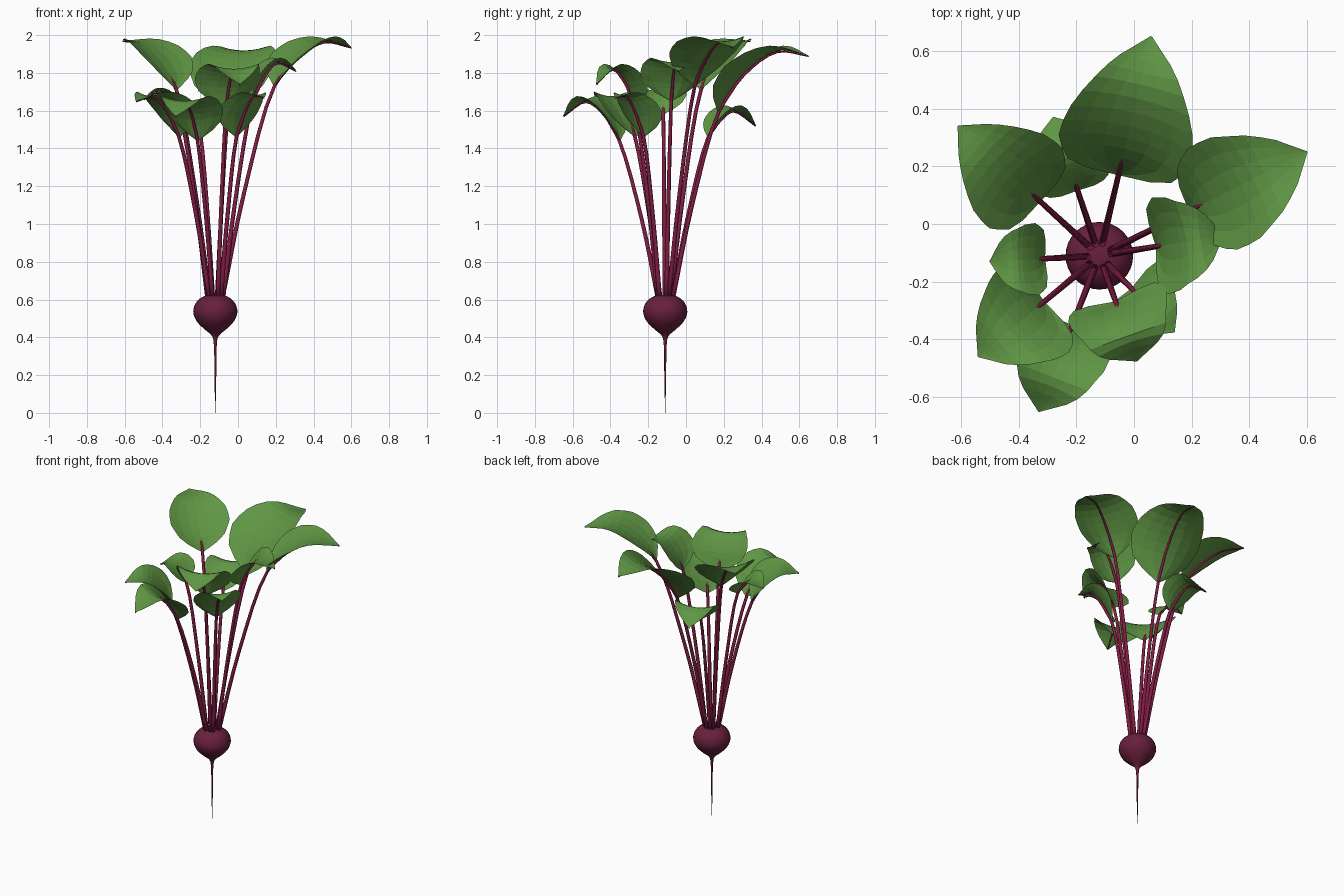
import bpy, bmesh, math
from mathutils import Vector

if "Cube" in bpy.data.objects:
    bpy.data.objects.remove(bpy.data.objects["Cube"])

CX, CY = -0.12, -0.11          # axis of the root


def material(name, rgb):
    m = bpy.data.materials.new(name)
    m.diffuse_color = (*rgb, 1)
    m.use_nodes = True
    m.node_tree.nodes["Principled BSDF"].inputs["Base Color"].default_value = m.diffuse_color
    return m


ROOT = material("beet purple", (0.138, 0.014, 0.045))
STEM = material("stem crimson", (0.225, 0.013, 0.058))
LEAF = material("leaf green", (0.115, 0.305, 0.058))


def make_object(name, bm, mat, smooth=False):
    mesh = bpy.data.meshes.new(name)
    bm.to_mesh(mesh)
    bm.free()
    mesh.materials.append(mat)
    for p in mesh.polygons:
        p.use_smooth = smooth
    ob = bpy.data.objects.new(name, mesh)
    bpy.context.collection.objects.link(ob)
    return ob


def spline(pts, n):
    """Centripetal smooth path through pts, n samples per span."""
    pts = [Vector(p) for p in pts]
    ext = [pts[0] * 2 - pts[1]] + pts + [pts[-1] * 2 - pts[-2]]
    t = [0]
    for a, b in zip(ext, ext[1:]):
        t.append(t[-1] + max((b - a).length, 1e-6) ** 0.5)
    out = []
    for i in range(1, len(ext) - 2):
        p0, p1, p2, p3 = ext[i - 1:i + 3]
        t0, t1, t2, t3 = t[i - 1:i + 3]
        for k in range(n):
            u = t1 + (t2 - t1) * k / n
            a1 = p0.lerp(p1, (u - t0) / (t1 - t0))
            a2 = p1.lerp(p2, (u - t1) / (t2 - t1))
            a3 = p2.lerp(p3, (u - t2) / (t3 - t2))
            b1 = a1.lerp(a2, (u - t0) / (t2 - t0))
            b2 = a2.lerp(a3, (u - t1) / (t3 - t1))
            out.append(b1.lerp(b2, (u - t1) / (t2 - t1)))
    return out + [pts[-1]]


def skin(bm, rings, closed):
    for a, b in zip(rings, rings[1:]):
        for j in range(len(a) if closed else len(a) - 1):
            k = (j + 1) % len(a)
            bm.faces.new((a[j], a[k], b[k], b[j]))


# Root: lathed bulb with a long thin tap root
profile = [(0.001, 0.0), (0.005, 0.2), (0.010, 0.385), (0.02, 0.41), (0.06, 0.445),
           (0.1, 0.487), (0.117, 0.535), (0.105, 0.58), (0.075, 0.61), (0.045, 0.623)]
bm = bmesh.new()
rings = []
for r, z in spline(profile, 3):
    rings.append([bm.verts.new((CX + r * math.cos(j * math.tau / 32),
                                CY + r * math.sin(j * math.tau / 32), z)) for j in range(32)])
skin(bm, rings, True)
bm.faces.new(rings[-1])
bm.faces.new(rings[0][::-1])
make_object("beet_root", bm, ROOT, True)

# Half-width of the blade along its length (fraction, width)
OUTLINE = [(0, 0.03), (0.08, 0.4), (0.2, 0.8), (0.36, 1), (0.52, 0.97),
           (0.68, 0.77), (0.84, 0.44), (1, 0.01)]


def width(t):
    for (a, wa), (b, wb) in zip(OUTLINE, OUTLINE[1:]):
        if t <= b:
            return wa + (wb - wa) * (t - a) / (b - a)
    return OUTLINE[-1][1]


def leaf(i, tip, hw, base, mid, peak, tip_z):
    """Stalk and blade; base, mid and peak are (distance from axis, height)."""
    d = Vector((tip[0] - CX, tip[1] - CY, 0))
    reach = d.length
    d.normalize()
    side = Vector((-d.y, d.x, 0))
    half = (0.04 + 0.42 * (base[0] - 0.04), 0.6 + 0.5 * (base[1] - 0.6))
    rz = spline([(0.04, 0.6), half, base, mid, peak, (reach, tip_z)], 4)
    path = [Vector((CX, CY, 0)) + d * p.x + Vector((0, 0, p.y)) for p in rz]
    n = len(path)
    normals = []
    for k in range(n):
        tan = (path[min(k + 1, n - 1)] - path[max(k - 1, 0)]).normalized()
        normals.append(tan.cross(side))

    # Stalk, tapering into the midrib that runs under the blade
    bm = bmesh.new()
    rings = []
    for k, (p, nv) in enumerate(zip(path, normals)):
        rad = 0.0125 - 0.003 * k / 8 if k <= 8 else 0.0095 - 0.0065 * (k - 8) / 12
        sink = 0 if k <= 8 else rad * (0.4 if k == 9 else 0.95)
        c = p - nv * sink
        rings.append([bm.verts.new(c + rad * (math.cos(a) * side + math.sin(a) * nv))
                      for a in (j * math.tau / 8 for j in range(8))])
    skin(bm, rings, True)
    bm.faces.new(rings[-1])
    bm.faces.new(rings[0][::-1])
    bmesh.ops.recalc_face_normals(bm, faces=bm.faces)
    make_object(f"stalk_{i}", bm, STEM, True)

    # Blade, cupped upward at its edges, flatter towards the tip
    bp, bn = path[8:], normals[8:]
    run = [0]
    for a, b in zip(bp, bp[1:]):
        run.append(run[-1] + (b - a).length)
    bm = bmesh.new()
    rows = []
    for p, nv, s in zip(bp, bn, run):
        t = s / run[-1]
        w = hw * width(t)
        cup = 0.33 - 0.2 * t
        rows.append([bm.verts.new(p + side * (w * u) + nv * (0.001 + cup * w * u * u))
                     for u in (j / 3 for j in range(-3, 4))])
    skin(bm, rows, False)
    make_object(f"leaf_{i}", bm, LEAF)


# tip (x, y), half width, blade base, middle, peak, tip height
LEAVES = [
    ((0.06, 0.65), 0.235, (0.29, 1.59), (0.42, 1.79), (0.61, 1.915), 1.89),
    ((0.60, 0.25), 0.20, (0.35, 1.73), (0.47, 1.87), (0.64, 1.965), 1.935),
    ((-0.61, 0.34), 0.19, (0.28, 1.71), (0.38, 1.85), (0.53, 1.955), 1.97),
    ((-0.28, 0.37), 0.14, (0.24, 1.46), (0.30, 1.55), (0.38, 1.60), 1.52),
    ((-0.50, -0.13), 0.125, (0.19, 1.58), (0.24, 1.66), (0.30, 1.70), 1.66),
    ((-0.54, -0.46), 0.19, (0.25, 1.46), (0.33, 1.60), (0.43, 1.675), 1.65),
    ((-0.33, -0.65), 0.165, (0.26, 1.44), (0.34, 1.58), (0.45, 1.65), 1.57),
    ((0.01, -0.475), 0.18, (0.17, 1.61), (0.22, 1.75), (0.295, 1.82), 1.74),
    ((0.31, -0.04), 0.17, (0.20, 1.65), (0.25, 1.77), (0.33, 1.855), 1.81),
    ((0.14, -0.375), 0.15, (0.16, 1.46), (0.22, 1.60), (0.29, 1.68), 1.67),
]
for i, spec in enumerate(LEAVES, 1):
    leaf(i, *spec)
